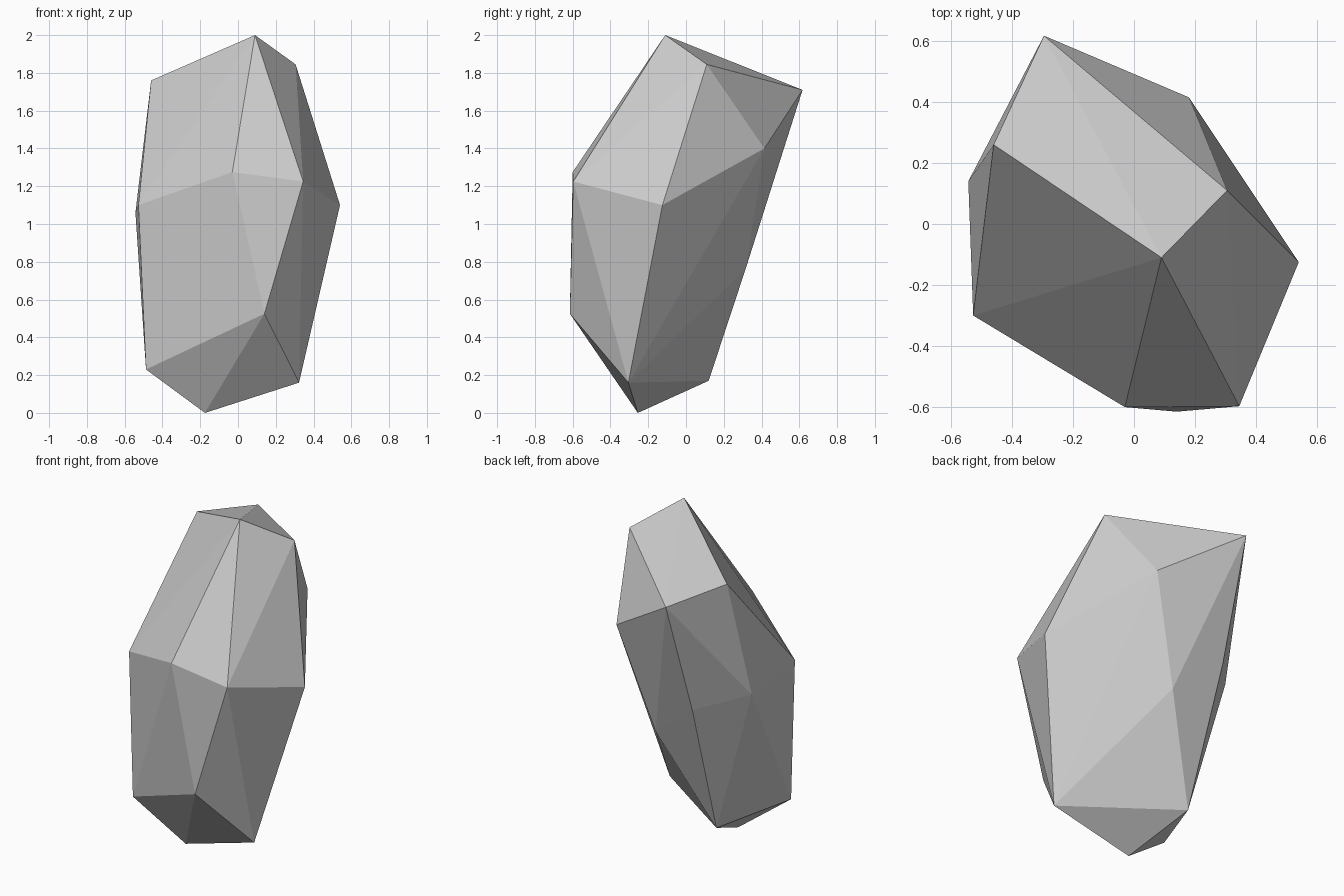
import bpy, bmesh

# Corner points of the faceted rock, from crown to base
CORNERS = [
    # crown
    (0.09, -0.11, 2.0), (0.305, 0.11, 1.845), (-0.46, 0.26, 1.76), (-0.295, 0.617, 1.71),
    # upper waist
    (0.18, 0.415, 1.40), (-0.03, -0.60, 1.275), (0.345, -0.597, 1.225), (0.54, -0.125, 1.10),
    (-0.527, -0.30, 1.10), (-0.543, 0.14, 1.06),
    # lower waist
    (-0.316, 0.39, 1.0), (-0.016, 0.315, 0.76), (0.14, -0.615, 0.525),
    # base
    (-0.487, -0.32, 0.23), (0.323, -0.305, 0.16), (-0.29, 0.12, 0.17), (-0.175, -0.255, 0.0),
]

# Rock: convex hull around the corners, flat shaded
bm = bmesh.new()
for co in CORNERS:
    bm.verts.new(co)
bmesh.ops.convex_hull(bm, input=list(bm.verts))
loose = [v for v in bm.verts if not v.link_faces]
bmesh.ops.delete(bm, geom=loose, context='VERTS')
bmesh.ops.recalc_face_normals(bm, faces=list(bm.faces))

mesh = bpy.data.meshes.new("rock")
bm.to_mesh(mesh)
bm.free()
bpy.context.collection.objects.link(bpy.data.objects.new("rock", mesh))
